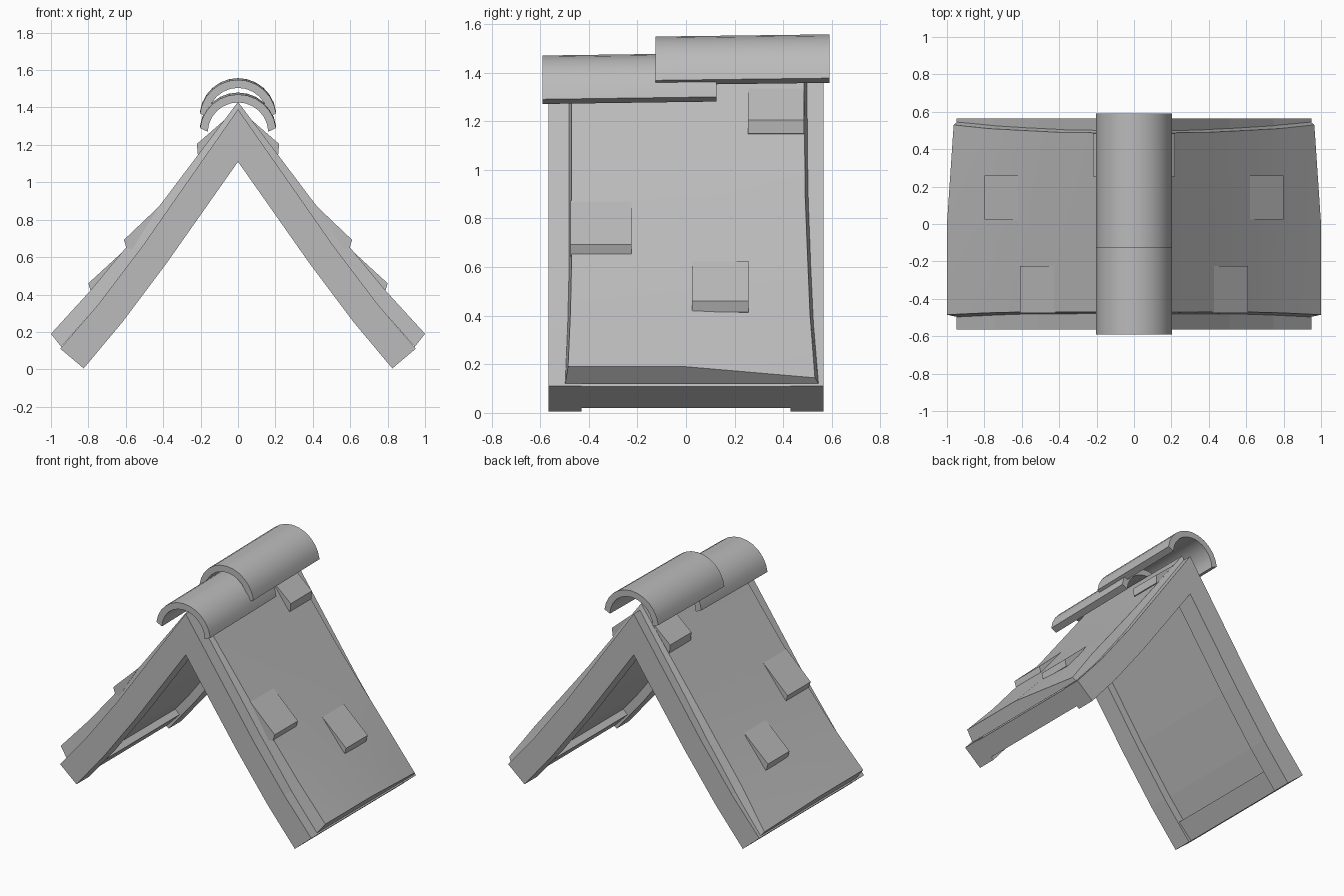
import bpy, bmesh, math

if "Cube" in bpy.data.objects:
    bpy.data.objects.remove(bpy.data.objects["Cube"], do_unlink=True)

GREY = (0.5, 0.5, 0.5, 1.0)
mat = bpy.data.materials.new("plain_grey")
mat.use_nodes = True
mat.diffuse_color = GREY
mat.node_tree.nodes["Principled BSDF"].inputs["Base Color"].default_value = GREY


def loft(name, rings, smooth=None):
    """Skin a list of equal closed rings and cap both ends."""
    bm = bmesh.new()
    rows = [[bm.verts.new(p) for p in ring] for ring in rings]
    n = len(rows[0])
    for a, b in zip(rows, rows[1:]):
        for i in range(n):
            j = (i + 1) % n
            bm.faces.new((a[i], a[j], b[j], b[i]))
    bm.faces.new(rows[0])
    bm.faces.new(rows[-1])
    bmesh.ops.recalc_face_normals(bm, faces=bm.faces)
    mesh = bpy.data.meshes.new(name)
    bm.to_mesh(mesh)
    bm.free()
    mesh.materials.append(mat)
    obj = bpy.data.objects.new(name, mesh)
    bpy.context.collection.objects.link(obj)
    if smooth:
        bpy.ops.object.select_all(action='DESELECT')
        obj.select_set(True)
        bpy.context.view_layer.objects.active = obj
        bpy.ops.object.shade_smooth_by_angle(angle=math.radians(smooth))
    return obj


def prism(name, profile, y0, y1):
    return loft(name, [[(x, y, z) for x, z in profile] for y in (y0, y1)])


def mix(a, b, t):
    return tuple(p + (q - p) * t for p, q in zip(a, b))


def flip(points):
    return [(-x, z) for x, z in points]


# Rafter outline, ridge to eave
OUTER = [(0, 1.39), (0.51, 0.66), (0.745, 0.35), (0.95, 0.11)]
INNER = [(0, 1.11), (0.38, 0.57), (0.62, 0.25), (0.825, 0.005)]


def chevron(low, high):
    """Bent A-shaped band between two depths of the rafter."""
    under = [mix(a, b, low) for a, b in zip(INNER, OUTER)]
    over = [mix(a, b, high) for a, b in zip(INNER, OUTER)]
    return over + under[::-1] + flip(under[1:]) + flip(over[1:])[::-1]


# Gable frames and the recessed ceiling between them
prism("front_gable_frame", chevron(0, 1), -0.565, -0.43)
prism("back_gable_frame", chevron(0, 1), 0.43, 0.565)
prism("ceiling_panel", chevron(0.35, 0.98), -0.43, 0.43)

# Eave boards along the lower edges
a, b = mix(INNER[3], OUTER[3], 0.14), mix(INNER[3], OUTER[3], 0.97)
c, d = (mix(p, q, 0.45) for p, q in ((a, INNER[2]), (b, OUTER[2])))
for side, f in (("left", list), ("right", flip)):
    prism(side + "_eave_board", f([a, b, d, c]), -0.43, 0.43)

# Roof skin: top point, bottom point, front y, back y, droop of back corner
SKIN = [
    ((0, 1.43), (0, 1.38), -0.47, 0.485, 0),
    ((0.4, 0.9), (0.36, 0.865), -0.47, 0.49, 0.1),
    ((0.6, 0.65), (0.545, 0.6), -0.47, 0.5, 0.15),
    ((0.79, 0.42), (0.735, 0.36), -0.475, 0.51, 0.25),
    ((1.0, 0.19), (0.945, 0.12), -0.485, 0.53, 0.65),
]


def skin_ring(top, bottom, front, back, droop, s):
    corner = mix(top, bottom, droop)
    pts = [(top, front), (top, 0), (corner, back),
           (bottom, back + 0.015), (bottom, 0), (bottom, front - 0.012)]
    return [(s * p[0], y, p[1]) for p, y in pts]


rings = [skin_ring(*row, -1) for row in SKIN[:0:-1]]
rings += [skin_ring(*row, 1) for row in SKIN]
loft("roof_skin", rings, 25)

# Raised loose shingles: tip, lip, foot, front y, back y
SHINGLES = [
    ("upper", (0.07, 1.335), (0.22, 1.205), (0.215, 1.15), 0.255, 0.485),
    ("middle", (0.42, 0.873), (0.61, 0.692), (0.597, 0.65), -0.475, -0.225),
    ("lower", (0.62, 0.625), (0.80, 0.46), (0.787, 0.415), 0.025, 0.258),
]
for name, tip, lip, foot, y0, y1 in SHINGLES:
    sunk = (foot[0] - 0.03, foot[1] - 0.01)
    for side, f in (("left", list), ("right", flip)):
        prism(f"{side}_{name}_shingle", f([tip, lip, foot, sunk]), y0, y1)


# Overlapping half-round ridge caps
def ridge_cap(name, y0, y1, z0, z1, steps=12):
    def arc(radius, start):
        angles = [math.radians(start + (180 - 2 * start) * i / steps)
                  for i in range(steps + 1)]
        return [(radius * math.cos(t), radius * math.sin(t)) for t in angles]
    section = arc(0.205, 7) + arc(0.162, 2)[::-1]
    loft(name, [[(x, y, z + h) for x, h in section]
                for y, z in ((y0, z0), (y1, z1))], 30)


ridge_cap("front_ridge_cap", -0.59, 0.125, 1.265, 1.275)
ridge_cap("back_ridge_cap", -0.125, 0.59, 1.343, 1.352)
